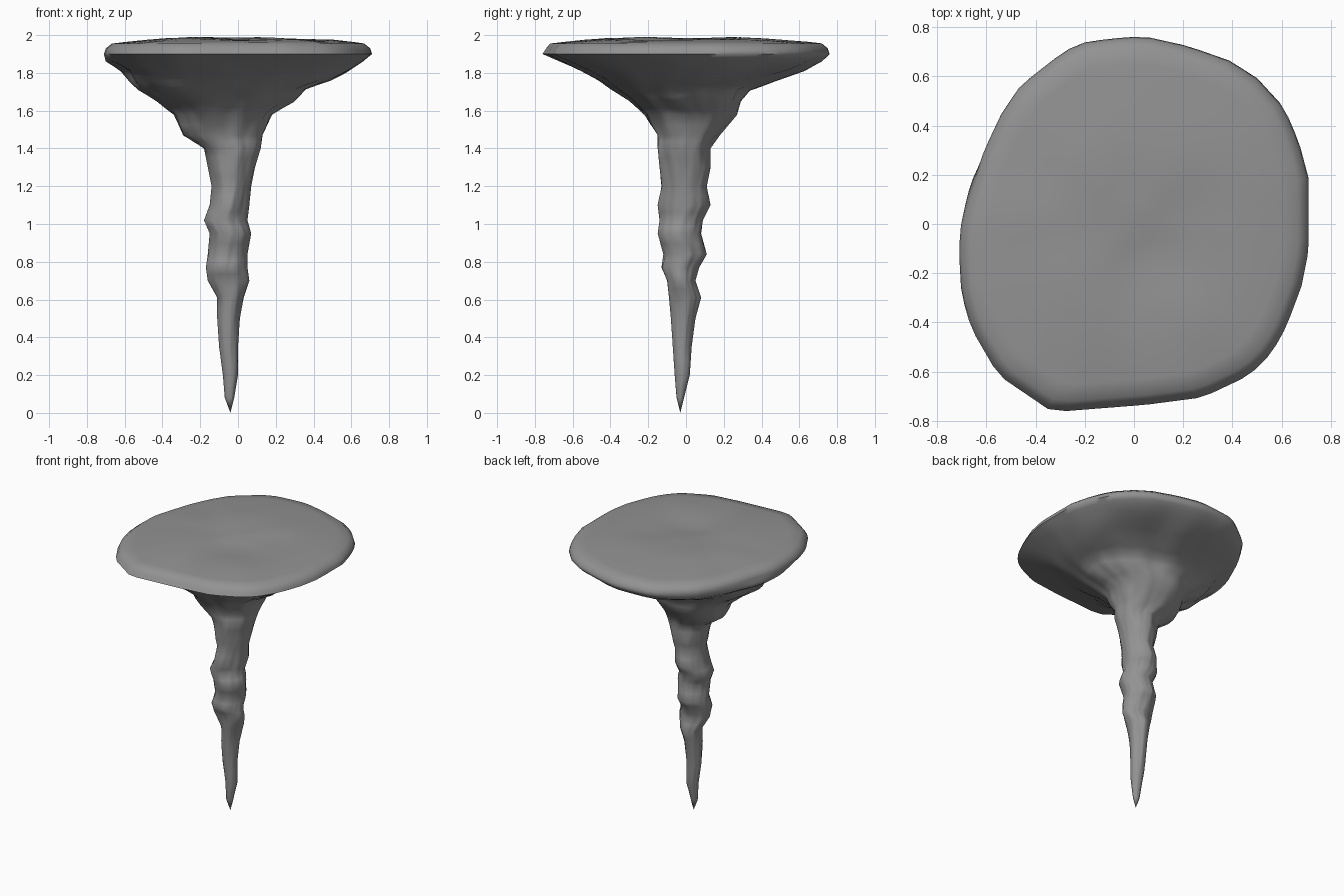
import bpy
import bmesh
from math import sin, cos, exp, tau
from mathutils import Vector, noise

cube = bpy.data.objects.get("Cube")
if cube:
    bpy.data.objects.remove(cube)

SEGMENTS = 72

# Rim outline seen from above, in hundredths, counter-clockwise
OUTLINE = [(71, 2), (71, 19), (67, 34), (61, 48), (50, 60), (39, 67), (22, 73), (4, 77),
           (-10, 76), (-23, 74), (-32, 68), (-46, 57), (-54, 45), (-61, 30), (-70, 2),
           (-71, -10), (-70, -28), (-66, -42), (-55, -61), (-33, -76), (5, -73),
           (28, -70), (47, -61), (56, -52), (62, -41), (68, -25), (71, -10)]

# Cross-sections in hundredths: height, left and right limits, front and back limits
SECTIONS = [(8, -7, -2, -5, -1), (20, -8, 0, -6, 2), (35, -10, 0, -7, 3),
            (50, -11, 1, -8, 5), (61, -11, 3, -9, 8), (70, -16, 6, -10, 5),
            (77, -17, 5, -13, 7), (84, -16, 5, -12, 11), (95, -15, 7, -15, 8),
            (102, -18, 5, -14, 9), (110, -15, 6, -15, 13), (120, -14, 7, -13, 11),
            (130, -16, 9, -14, 13), (140, -18, 12, -15, 13), (147, -29, 13, -15, 18),
            (158, -34, 18, -22, 27), (165, -43, 30, -30, 29), (171, -53, 36, -40, 34),
            (176, -58, 49, -47, 47), (181, -62, 58, -56, 63), (186, -70, 66, -67, 72),
            (190, -71, 71, -76, 76), (193, -70, 70, -74, 75)]


def outline_point(angle):
    """Point where a ray from the centre meets the rim."""
    ray = Vector((cos(angle), sin(angle)))
    for a, b in zip(OUTLINE, OUTLINE[1:] + OUTLINE[:1]):
        a, b = Vector(a), Vector(b)
        edge = b - a
        det = ray.cross(edge)
        dist = a.cross(edge) / det
        along = a.cross(ray) / det
        if dist > 0 and -1e-6 <= along <= 1.000001:
            return ray * dist
    return ray


def fit(points, left, right, front, back):
    """Place a closed profile so that it just reaches the given limits."""
    xs = [p.x for p in points]
    ys = [p.y for p in points]
    sx = (right - left) / (max(xs) - min(xs))
    sy = (back - front) / (max(ys) - min(ys))
    return [Vector((left + (p.x - min(xs)) * sx, front + (p.y - min(ys)) * sy))
            for p in points]


ANGLES = [tau * i / SEGMENTS for i in range(SEGMENTS)]
RIM = fit([outline_point(a) for a in ANGLES], -1, 1, -1, 1)


def section_ring(bm, section):
    """Ring that is round on the spike and takes the rim shape higher up."""
    z, *limits = (v / 100 for v in section)
    blend = min(max((z - 1.4) / 0.4, 0), 1)
    rough = min(max((1.9 - z) * 8, 0), 1)
    profile, lifts = [], []
    for angle, rim in zip(ANGLES, RIM):
        unit = Vector((cos(angle), sin(angle))).lerp(rim, blend)
        seed = Vector((cos(angle) * 1.8, sin(angle) * 1.8, z * 5))
        lumps = 0.08 * noise.noise(seed) + 0.04 * noise.noise(seed * 2.3)
        lumps -= 0.03 * sin(2 * angle) ** 2
        profile.append(unit * (1 + rough * lumps))
        lifts.append(noise.noise(seed * 1.6) * 0.015 * blend * rough)
    return [bm.verts.new((p.x, p.y, z + lift))
            for p, lift in zip(fit(profile, *limits), lifts)]


def cap_ring(bm, scale):
    """Ring of the gently uneven top surface, with a shallow dent near the middle."""
    ring = []
    for unit in RIM:
        x, y = unit.x * scale * 0.71, unit.y * scale * 0.765
        bump = noise.noise(Vector((x * 4, y * 4, 0.4))) * 0.02 * (1 - scale)
        dent = 0.015 * exp(-30 * ((x - 0.1) ** 2 + (y + 0.1) ** 2))
        height = 1.985 - 0.035 * scale ** 3 + bump - dent
        ring.append(bm.verts.new((x, y, min(height, 2))))
    return ring


def with_midpoints(sections):
    """Add a section halfway between each pair, so the stone can be lumpy."""
    result = []
    for low, high in zip(sections, sections[1:]):
        result += [low, tuple((a + b) / 2 for a, b in zip(low, high))]
    return result + sections[-1:]


def build_spike():
    bm = bmesh.new()
    rings = [section_ring(bm, s) for s in with_midpoints(SECTIONS)]
    rings += [cap_ring(bm, s) for s in (0.94, 0.85, 0.7, 0.55, 0.4, 0.25, 0.12)]
    for low, high in zip(rings, rings[1:]):
        for i in range(SEGMENTS):
            j = (i + 1) % SEGMENTS
            bm.faces.new((low[i], low[j], high[j], high[i]))
    # Close the pointed tip and the centre of the top
    tip = bm.verts.new((-0.04, -0.03, 0))
    crown = bm.verts.new((0, 0, 1.98))
    for i in range(SEGMENTS):
        j = (i + 1) % SEGMENTS
        bm.faces.new((tip, rings[0][j], rings[0][i]))
        bm.faces.new((crown, rings[-1][i], rings[-1][j]))
    bmesh.ops.recalc_face_normals(bm, faces=bm.faces)
    mesh = bpy.data.meshes.new("hanging_rock")
    bm.to_mesh(mesh)
    bm.free()
    obj = bpy.data.objects.new("hanging_rock", mesh)
    bpy.context.collection.objects.link(obj)
    return obj


# Stone material
stone = bpy.data.materials.new("stone_grey")
stone.use_nodes = True
grey = (0.29, 0.29, 0.29, 1)
stone.diffuse_color = grey
stone.node_tree.nodes["Principled BSDF"].inputs["Base Color"].default_value = grey

rock = build_spike()
rock.data.materials.append(stone)
bpy.context.view_layer.objects.active = rock
rock.select_set(True)
bpy.ops.object.shade_smooth_by_angle(angle=1.2)
